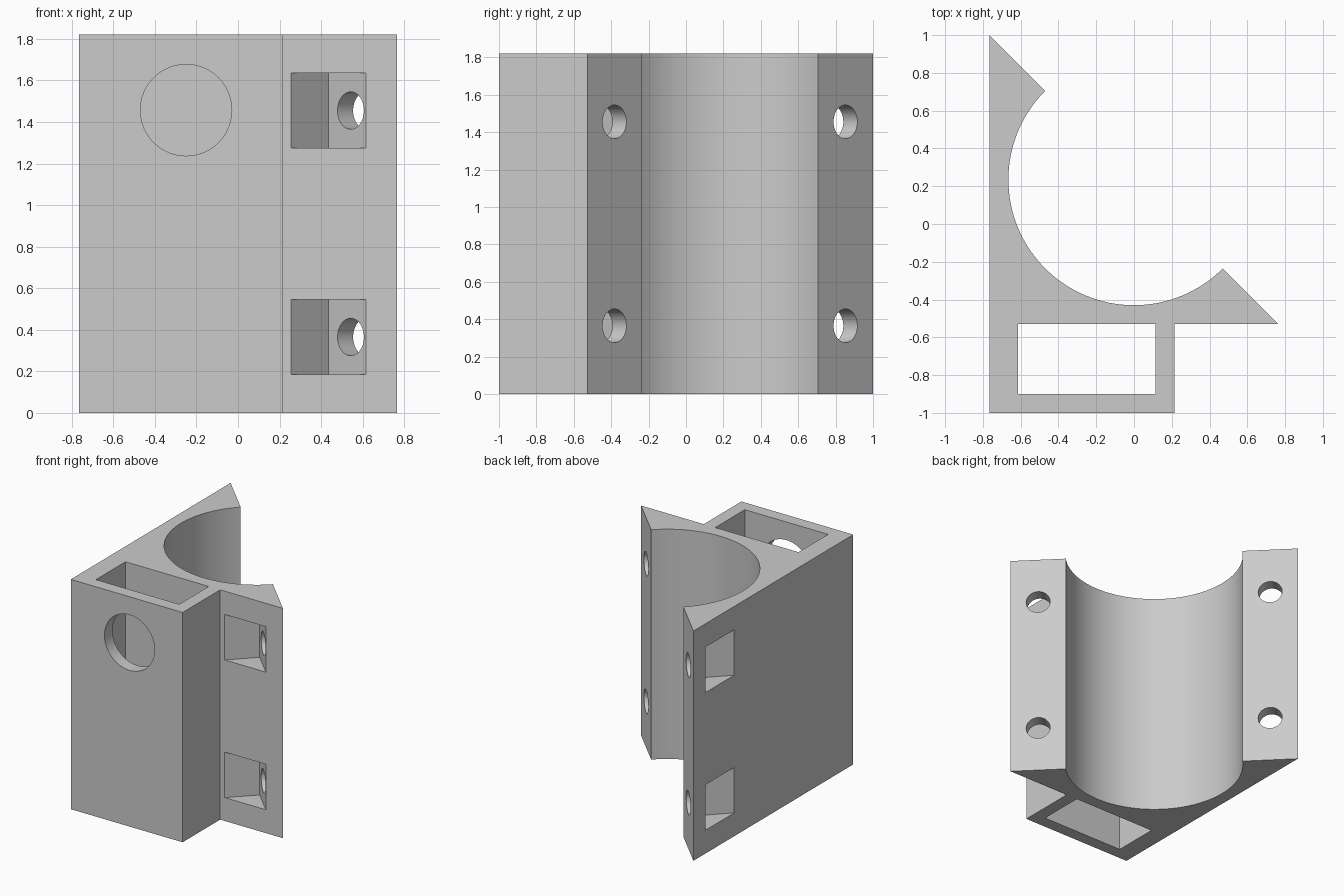
import bpy, bmesh, math
from mathutils import Vector

if "Cube" in bpy.data.objects:
    bpy.data.objects.remove(bpy.data.objects["Cube"])

HEIGHT = 1.82
CENTRE_Y, RADIUS = 0.235, 0.665      # cradle axis and radius
WALL_X, WALL_Y = -0.765, -0.53       # backs of the two clamp flanges
LEVELS = (0.365, 1.455)              # bolt heights

grey = bpy.data.materials.new("plain grey")
grey.use_nodes = True
colour = (0.6, 0.6, 0.6, 1)
grey.diffuse_color = colour
grey.node_tree.nodes["Principled BSDF"].inputs["Base Color"].default_value = colour


def swap(p):
    """Reflect a plan point across the diagonal symmetry line of the clamp."""
    return (p[1] - CENTRE_Y, p[0] + CENTRE_Y)


def prism(name, outline, z0, z1):
    """Extrude a plan outline between two heights."""
    bm = bmesh.new()
    face = bm.faces.new([bm.verts.new((x, y, z0)) for x, y in outline])
    new = bmesh.ops.extrude_face_region(bm, geom=[face])["geom"]
    bmesh.ops.translate(bm, vec=(0, 0, z1 - z0),
                        verts=[v for v in new if isinstance(v, bmesh.types.BMVert)])
    bmesh.ops.recalc_face_normals(bm, faces=bm.faces)
    mesh = bpy.data.meshes.new(name)
    bm.to_mesh(mesh)
    bm.free()
    mesh.materials.append(grey)
    obj = bpy.data.objects.new(name, mesh)
    bpy.context.collection.objects.link(obj)
    return obj


def rod(name, start, end, radius):
    """Cylinder between two points."""
    a, b = Vector(start), Vector(end)
    bpy.ops.mesh.primitive_cylinder_add(vertices=48, radius=radius,
                                        depth=(b - a).length, location=(a + b) / 2)
    obj = bpy.context.object
    obj.name = name
    obj.rotation_euler = (b - a).to_track_quat('Z', 'Y').to_euler()
    obj.data.materials.append(grey)
    return obj


# Bracket body: half-round cradle, two pointed flanges and a square block
arc = [(RADIUS * math.cos(math.radians(a)), CENTRE_Y + RADIUS * math.sin(math.radians(a)))
       for a in [135 + 180 * i / 64 for i in range(65)]]
body = prism("clamp_bracket",
             [(WALL_X, 1)] + arc + [(0.765, WALL_Y), (0.215, WALL_Y), (0.215, -1), (WALL_X, -1)],
             0, HEIGHT)

# Slot through the block and round opening in its front wall
cutters = [
    prism("slot_cutter", [(-0.615, -0.9), (0.115, -0.9), (0.115, WALL_Y), (-0.615, WALL_Y)],
          -0.1, HEIGHT + 0.1),
    rod("front_opening_cutter", (-0.25, -1.1, 1.457), (-0.25, -0.75, 1.457), 0.22),
]

# Nut pockets and diagonal bolt holes on both flanges
pocket = [(0.255, WALL_Y), (0.435, -0.35), (0.615, WALL_Y), (0.615, -0.6), (0.255, -0.6)]
bolt = [(0.52, -0.48), (0.68, -0.32)]
for side, place in (("left", lambda p: p), ("right", swap)):
    for z in LEVELS:
        cutters.append(prism(side + "_pocket_cutter", [place(p) for p in pocket],
                             z - 0.18, z + 0.18))
        a, b = [(*place(p), z) for p in bolt]
        cutters.append(rod(side + "_bolt_cutter", a, b, 0.09))

# Cut each one, then discard the helper
bpy.ops.object.select_all(action='DESELECT')
body.select_set(True)
bpy.context.view_layer.objects.active = body
for cutter in cutters:
    cutter.hide_render = True
    mod = body.modifiers.new("cut", 'BOOLEAN')
    mod.operation = 'DIFFERENCE'
    mod.solver = 'EXACT'
    mod.object = cutter
    bpy.ops.object.modifier_apply(modifier=mod.name)
    bpy.data.objects.remove(cutter)

bpy.ops.object.shade_smooth_by_angle(angle=math.radians(30))
